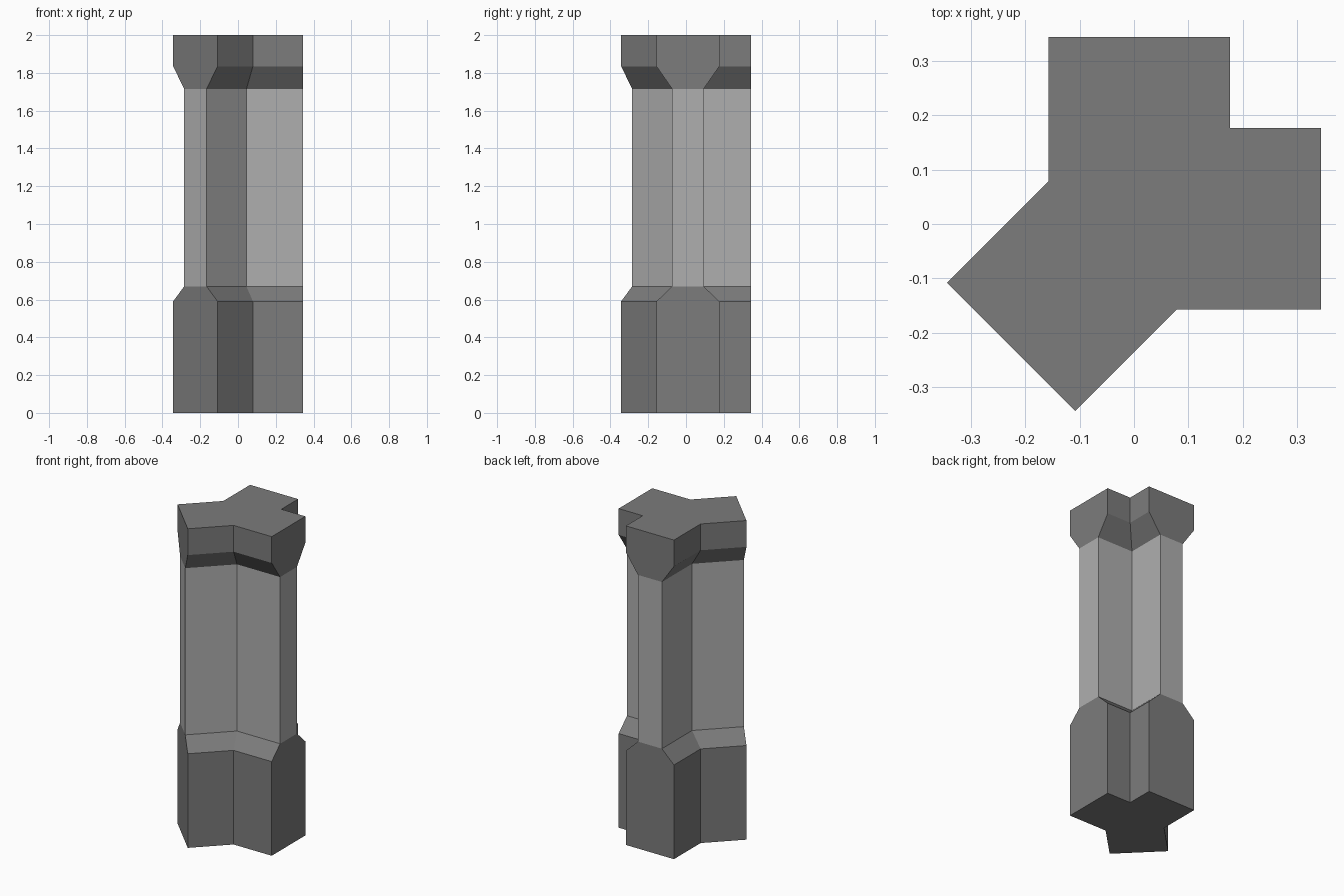
import bpy
import bmesh
from math import sin, cos, radians
from mathutils import Vector

default = bpy.data.objects.get("Cube")
if default:
    bpy.data.objects.remove(default, do_unlink=True)


def material(name, value):
    mat = bpy.data.materials.new(name)
    mat.use_nodes = True
    colour = (value, value, value, 1)
    mat.diffuse_color = colour
    mat.node_tree.nodes["Principled BSDF"].inputs["Base Color"].default_value = colour
    return mat


HUB = Vector((0.01, 0.01, 0))
ARM_LENGTH = 1 / 3
ARM_ANGLES = (0, 90, 225)
WIDE, NARROW = 1 / 6, 1 / 12


def polar(angle, radius):
    a = radians(angle)
    return Vector((cos(a) * radius, sin(a) * radius, 0))


def outline(half_width, z):
    """Three-armed cross-section: two end corners per arm, then the notch to the next arm."""
    points = []
    for i, angle in enumerate(ARM_ANGLES):
        following = ARM_ANGLES[(i + 1) % 3] + (360 if i == 2 else 0)
        end = polar(angle, ARM_LENGTH)
        side = polar(angle + 90, half_width)
        half = (following - angle) / 2
        notch = polar(angle + half, half_width / sin(radians(half)))
        points += [end - side, end + side, notch]
    return [HUB + p + Vector((0, 0, z)) for p in points]


# Height, arm half-width
SECTIONS = [(0, WIDE), (0.59, WIDE), (0.67, NARROW),
            (1.715, NARROW), (1.835, WIDE), (2, WIDE)]
SHAFT_BAND = 2

bm = bmesh.new()
rings = [[bm.verts.new(p) for p in outline(w, z)] for z, w in SECTIONS]

# Walls: plinth, sloped shoulder, shaft, flare and capital
for band, (low, high) in enumerate(zip(rings, rings[1:])):
    for i in range(len(low)):
        j = (i + 1) % len(low)
        face = bm.faces.new((low[i], low[j], high[j], high[i]))
        face.material_index = int(band == SHAFT_BAND)

# Flat bottom and top
bm.faces.new(rings[0][::-1])
bm.faces.new(rings[-1])
bm.normal_update()

mesh = bpy.data.meshes.new("three_armed_pillar")
bm.to_mesh(mesh)
bm.free()
mesh.materials.append(material("dark grey stone", 0.2))
mesh.materials.append(material("light grey stone", 0.43))
pillar = bpy.data.objects.new("three_armed_pillar", mesh)
bpy.context.collection.objects.link(pillar)
